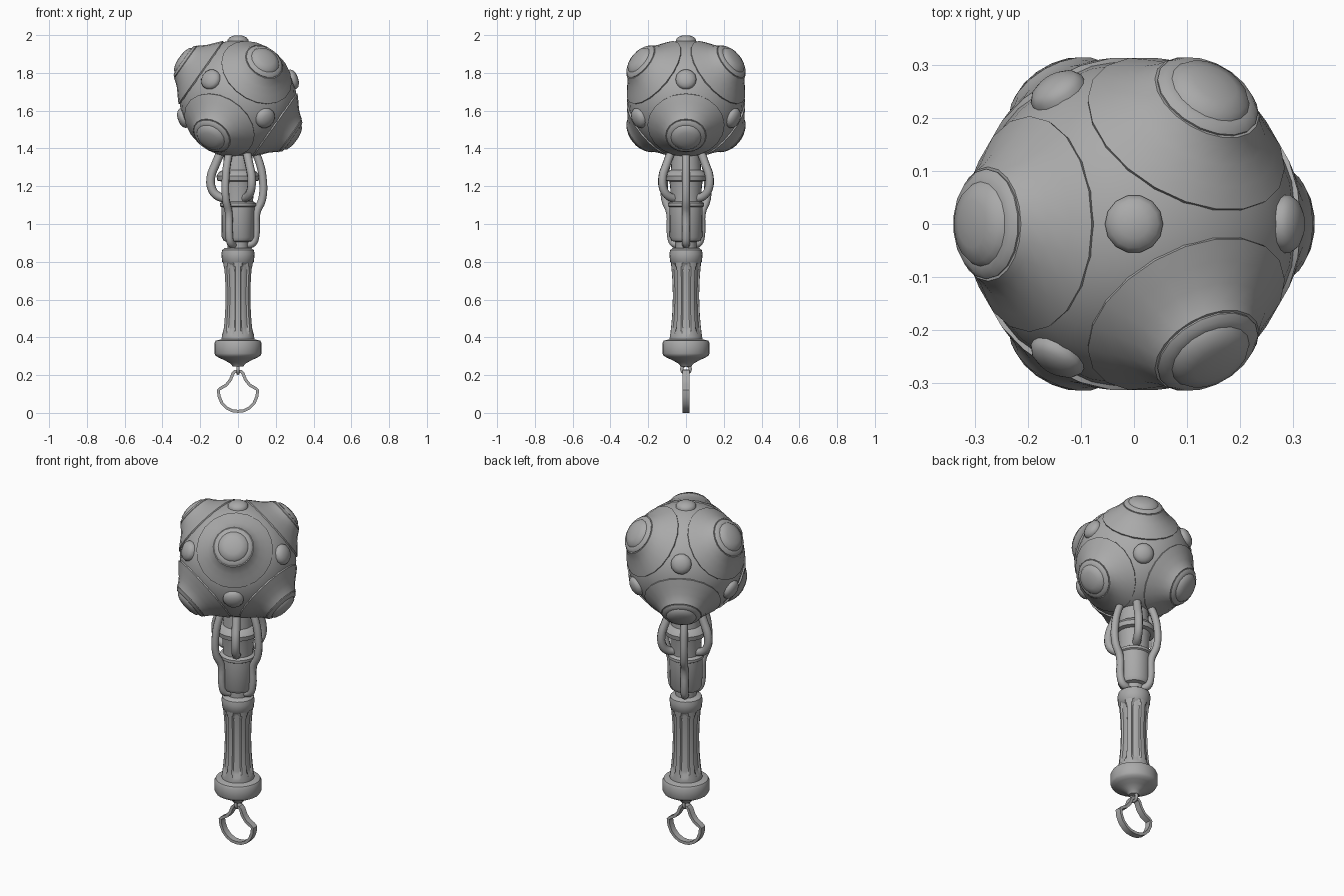
import bpy, math
from math import sin, cos, pi, radians
from mathutils import Vector, Matrix

if "Cube" in bpy.data.objects:
    bpy.data.objects.remove(bpy.data.objects["Cube"])

GREY = bpy.data.materials.new("plain_grey")
GREY.diffuse_color = (0.4, 0.4, 0.4, 1)
GREY.use_nodes = True
GREY.node_tree.nodes["Principled BSDF"].inputs["Base Color"].default_value = GREY.diffuse_color
CENTRE = Vector((0, 0, 1.663))   # middle of the ball head


def make(name, verts, faces, angle=40):
    me = bpy.data.meshes.new(name)
    me.from_pydata(verts, [], faces)
    me.validate()
    ob = bpy.data.objects.new(name, me)
    bpy.context.collection.objects.link(ob)
    finish(ob, angle)
    return ob


def finish(ob, angle=40):
    ob.data.materials.append(GREY)
    bpy.ops.object.select_all(action='DESELECT')
    ob.select_set(True)
    bpy.context.view_layer.objects.active = ob
    bpy.ops.object.shade_smooth_by_angle(angle=radians(angle))


def lathe(name, profile, n=24, matrix=Matrix(), shape=None, angle=40):
    """Spin (radius, height) pairs, listed from low to high, around z."""
    verts, faces = [], []
    for r, z in profile:
        for i in range(n):
            a = 2 * pi * i / n
            rr = shape(a, r, z) if shape else r
            verts.append(matrix @ Vector((rr * cos(a), rr * sin(a), z)))
    for k in range(len(profile) - 1):
        for i in range(n):
            j = (i + 1) % n
            faces.append((k * n + i, k * n + j, k * n + n + j, k * n + n + i))
    top = (len(profile) - 1) * n
    faces.append(tuple(reversed(range(n))))
    faces.append(tuple(top + i for i in range(n)))
    return make(name, verts, faces, angle)


def direction(az, el):
    a, e = radians(az), radians(el)
    return Vector((cos(a) * cos(e), sin(a) * cos(e), sin(e)))


def facing(d):
    return Matrix.Translation(CENTRE) @ d.to_track_quat('Z', 'Y').to_matrix().to_4x4()


def tube(name, points, radius, az=0):
    """Round bent bar through (radius, height) points at one azimuth."""
    cu = bpy.data.curves.new(name, 'CURVE')
    cu.dimensions = '3D'
    cu.bevel_depth, cu.bevel_resolution = radius, 2
    cu.resolution_u, cu.use_fill_caps = 4, True
    sp = cu.splines.new('BEZIER')
    sp.bezier_points.add(len(points) - 1)
    a = radians(az)
    for bp, (r, z) in zip(sp.bezier_points, points):
        bp.co = (r * cos(a), r * sin(a), z)
        bp.handle_left_type = bp.handle_right_type = 'AUTO'
    ob = bpy.data.objects.new(name, cu)
    bpy.context.collection.objects.link(ob)
    bpy.ops.object.select_all(action='DESELECT')
    ob.select_set(True)
    bpy.context.view_layer.objects.active = ob
    bpy.ops.object.convert(target='MESH')
    finish(bpy.context.object, 50)


# Ball head
bpy.ops.mesh.primitive_uv_sphere_add(segments=24, ring_count=16, radius=0.31, location=CENTRE)
bpy.context.object.name = "ball_head"
finish(bpy.context.object)

# Six flared plates, each topped by a stepped boss
PLATE = [(0.195, 0.225), (0.204, 0.242), (0.172, 0.270), (0.140, 0.297), (0.118, 0.322), (0.108, 0.338)]
BOSS = [(0.100, 0.325), (0.104, 0.342), (0.094, 0.352), (0.080, 0.355), (0.072, 0.366),
        (0.045, 0.376), (0.015, 0.380)]
# Eight small domed studs between the plates
STUD = [(0.055, 0.295), (0.055, 0.312), (0.046, 0.324), (0.028, 0.333), (0.008, 0.336)]
for i in range(3):
    for az, s in ((120 * i, -1), (120 * i + 60, 1)):
        m = facing(direction(az, s * 35.264))
        lathe("flared_plate", PLATE, 20, m)
        lathe("boss", BOSS, 18, m)
        lathe("stud", STUD, 14, facing(direction(az, -s * 19.471)), angle=60)
for s in (-1, 1):
    lathe("pole_stud", STUD, 14, facing(Vector((0, 0, s))), angle=60)

# Neck and socket under the ball
lathe("neck_socket", [(0.055, 0.86), (0.055, 0.905), (0.075, 0.91), (0.086, 0.93), (0.088, 1.09),
                      (0.096, 1.095), (0.096, 1.11), (0.080, 1.12), (0.084, 1.20), (0.088, 1.225),
                      (0.110, 1.23), (0.114, 1.255), (0.100, 1.275), (0.080, 1.285), (0.075, 1.37)])

# Three long and three short bent arms
LONG = [(0.09, 1.385), (0.112, 1.33), (0.130, 1.25), (0.128, 1.13), (0.098, 1.06),
        (0.093, 0.94), (0.078, 0.90), (0.045, 0.888)]
SHORT = [(0.09, 1.385), (0.117, 1.32), (0.143, 1.25), (0.138, 1.185), (0.110, 1.15), (0.070, 1.135)]
for i in range(3):
    tube("long_arm", LONG, 0.021, 120 * i)
    tube("short_arm", SHORT, 0.023, 120 * i + 60)


# Fluted grip: six round-ended grooves
def flute(a, r, z):
    t = abs(z - 0.61) / 0.185
    if t >= 1:
        return r
    half = 0.33 * math.sqrt(max(0, 1 - t ** 8))
    d = abs((a + pi / 6) % (pi / 3) - pi / 6)
    return r - 0.009 if d < half else r


grip = []
for k in range(25):
    z = 0.40 + 0.41 * k / 24
    t = (z - 0.62) / 0.22
    grip.append((0.070 + 0.016 * t * t, z))
lathe("fluted_grip", [(0.088, 0.37)] + grip, 72, shape=flute, angle=30)
lathe("grip_collar", [(0.070, 0.785), (0.084, 0.80), (0.088, 0.84), (0.084, 0.862), (0.070, 0.872)])

# Pommel ring, cone and link eye
lathe("pommel", [(0.028, 0.245), (0.040, 0.262), (0.075, 0.28), (0.100, 0.292), (0.118, 0.302),
                 (0.125, 0.315), (0.125, 0.368), (0.118, 0.382), (0.088, 0.390)])
bpy.ops.mesh.primitive_torus_add(major_segments=16, minor_segments=8, major_radius=0.022,
                                 minor_radius=0.009, location=(0, 0, 0.232), rotation=(0, pi / 2, 0))
bpy.context.object.name = "link_eye"
finish(bpy.context.object, 60)

# Flat hanging loop: half outline mirrored, given width and depth
half = [(0.0, 0.229), (0.020, 0.226), (0.034, 0.212), (0.046, 0.180), (0.068, 0.153), (0.098, 0.136),
        (0.112, 0.122), (0.108, 0.085), (0.092, 0.048), (0.065, 0.020), (0.033, 0.004), (0.0, 0.0)]
outline = half + [(-x, z) for x, z in reversed(half[1:-1])]
n = len(outline)
verts, faces = [], []
for i, (x, z) in enumerate(outline):
    p, q = Vector(outline[i - 1]), Vector(outline[(i + 1) % n])
    t = (q - p).normalized()
    ix, iz = x + t.y * 0.016, z - t.x * 0.016      # offset towards the inside
    verts += [(x, -0.018, z), (x, 0.018, z), (ix, 0.018, iz), (ix, -0.018, iz)]
    for c in range(4):
        d, j = (c + 1) % 4, (i + 1) % n
        faces.append((i * 4 + c, i * 4 + d, j * 4 + d, j * 4 + c))
make("hanging_loop", verts, faces, 35)
